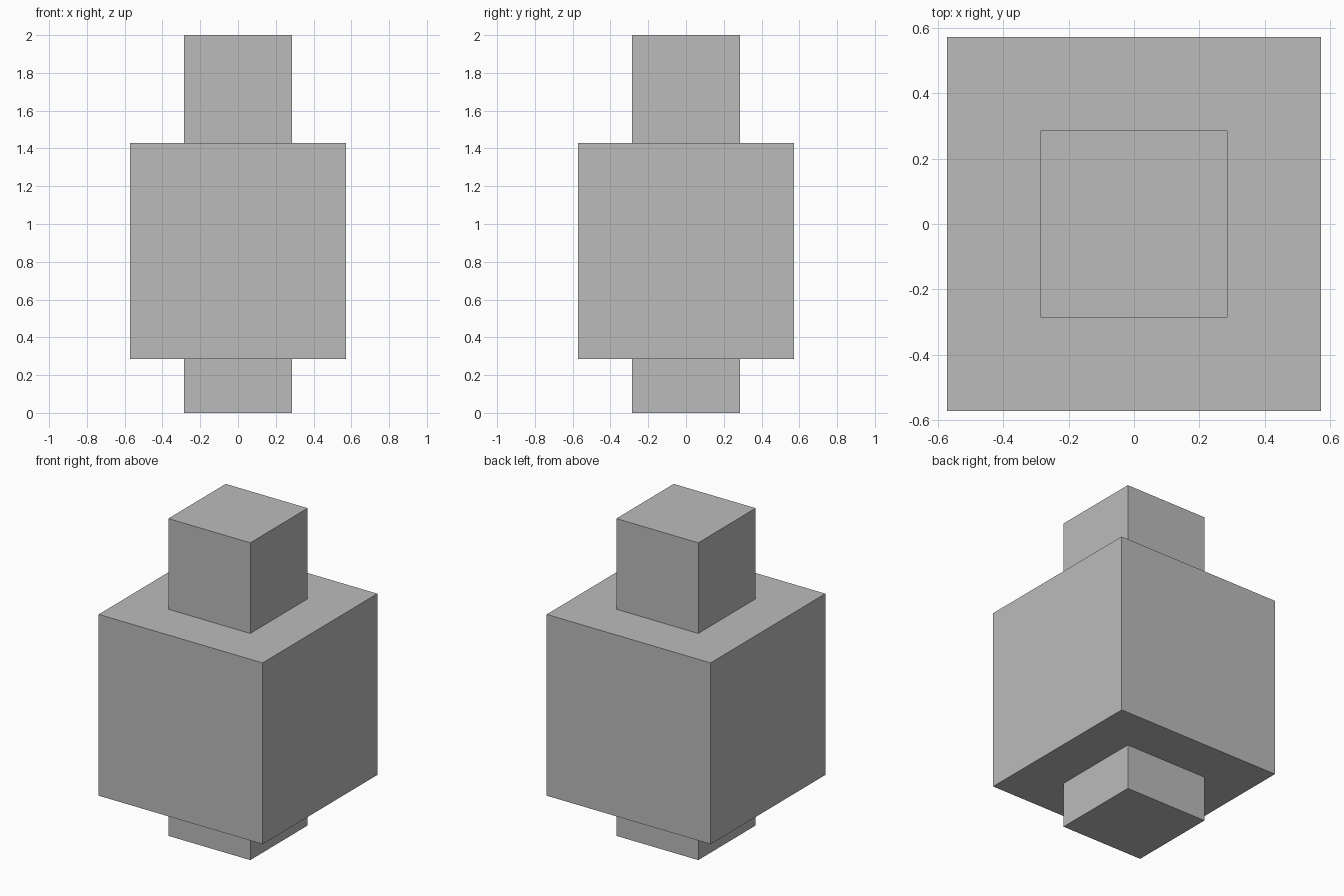
import bpy

# Remove the default cube
default = bpy.data.objects.get("Cube")
if default:
    bpy.data.objects.remove(default, do_unlink=True)

UNIT = 2 / 7  # the figure is seven units tall

# Single flat grey
grey = bpy.data.materials.new("plain_grey")
grey.use_nodes = True
colour = (0.5, 0.5, 0.5, 1)
grey.diffuse_color = colour
grey.node_tree.nodes["Principled BSDF"].inputs["Base Color"].default_value = colour


def block(name, width, bottom, top):
    """Square block, given in units."""
    bpy.ops.mesh.primitive_cube_add(size=1, location=(0, 0, (bottom + top) / 2 * UNIT))
    obj = bpy.context.object
    obj.name = name
    obj.scale = (width * UNIT, width * UNIT, (top - bottom) * UNIT)
    bpy.ops.object.transform_apply(location=False, rotation=False, scale=True)
    obj.data.materials.append(grey)
    return obj


# Stacked blocks from the ground up
block("base_block", 2, 0, 1)
block("body_block", 4, 1, 5)
block("top_block", 2, 5, 7)
